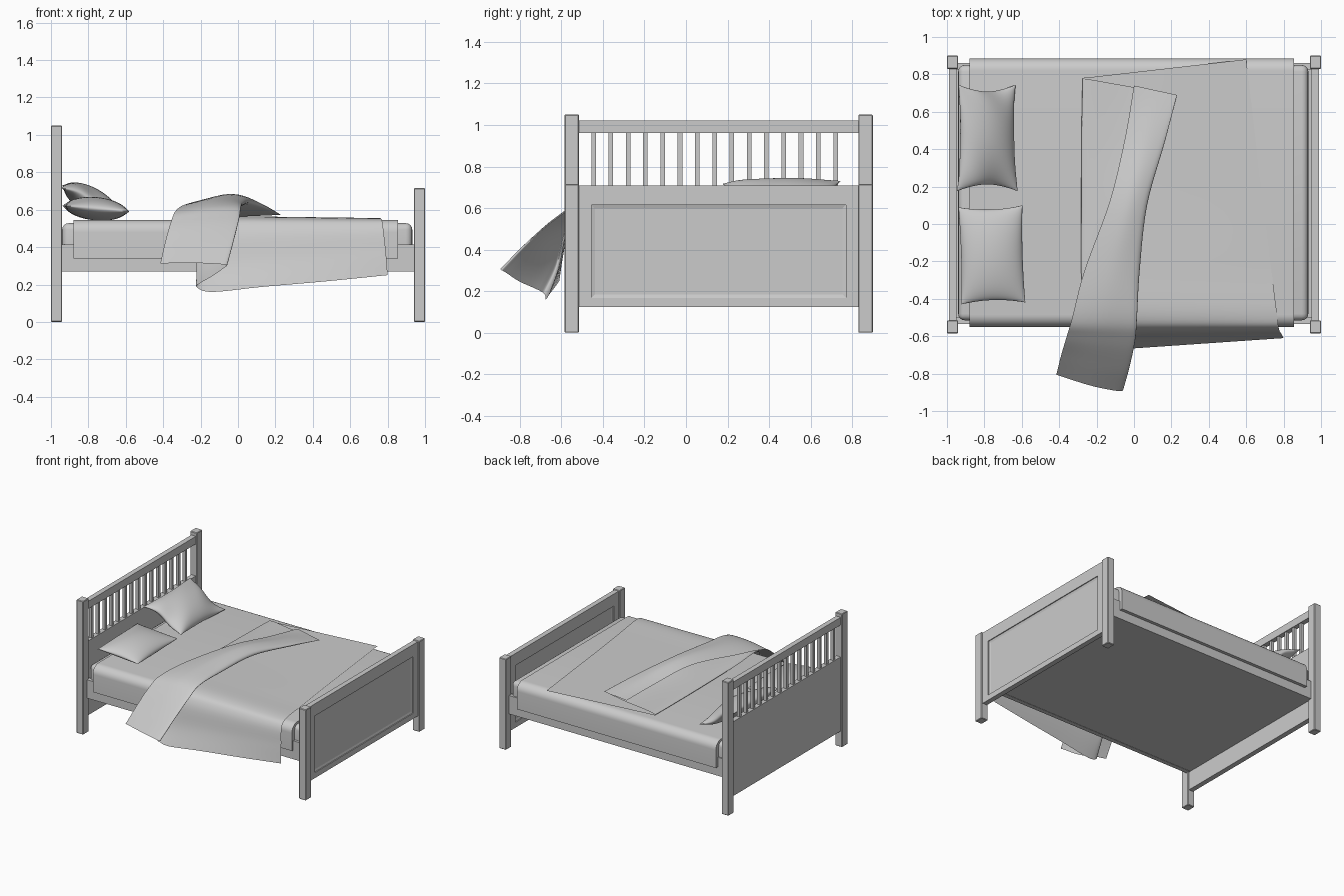
import bpy, bmesh, math
from mathutils import Vector, Matrix

if "Cube" in bpy.data.objects:
    bpy.data.objects.remove(bpy.data.objects["Cube"])


def finish(name, bm, smooth=None):
    me = bpy.data.meshes.new(name)
    bmesh.ops.recalc_face_normals(bm, faces=bm.faces)
    bm.to_mesh(me)
    bm.free()
    ob = bpy.data.objects.new(name, me)
    bpy.context.collection.objects.link(ob)
    if smooth:
        bpy.context.view_layer.objects.active = ob
        ob.select_set(True)
        bpy.ops.object.shade_smooth_by_angle(angle=math.radians(smooth))
        ob.select_set(False)
    return ob


def box(name, x, y, z, bevel=0.0, seg=1, inset=None):
    bm = bmesh.new()
    bmesh.ops.create_cube(bm, size=1)
    for v in bm.verts:
        v.co = [a[0] + (c + 0.5) * (a[1] - a[0]) for a, c in zip((x, y, z), v.co)]
    if bevel:
        bmesh.ops.bevel(bm, geom=bm.edges[:], offset=bevel, segments=seg,
                        profile=0.5, affect='EDGES')
    if inset:
        bm.normal_update()
        faces = [f for f in bm.faces if abs(f.normal.x) > 0.9]
        bmesh.ops.inset_individual(bm, faces=faces, thickness=inset, depth=-0.005)
    return finish(name, bm, 40 if seg > 1 else None)


Y0, Y1 = -0.52, 0.84          # inner faces of the posts

# Corner posts
for end, x, top in (("head", (-1, -0.94), 1.05), ("foot", (0.94, 1), 0.715)):
    for side, y in (("front", (-0.585, -0.515)), ("back", (0.83, 0.9))):
        box(f"{end}_{side}_post", x, y, (0, top), 0.004)

# Headboard: solid panel, slats and top rail
box("headboard_panel", (-0.988, -0.948), (Y0, Y1), (0.125, 0.71))
box("headboard_top_rail", (-0.988, -0.948), (Y0, Y1), (0.962, 1.022))
for i in range(15):
    y = -0.445 + i * 1.165 / 14
    box(f"headboard_slat_{i + 1}", (-0.98, -0.956), (y - 0.011, y + 0.011), (0.705, 0.967))

# Footboard: frame around a moulded, recessed panel
fx = (0.948, 0.988)
box("footboard_top_rail", fx, (Y0, Y1), (0.615, 0.71))
box("footboard_bottom_rail", fx, (Y0, Y1), (0.125, 0.168))
box("footboard_front_stile", fx, (Y0, -0.455), (0.168, 0.615))
box("footboard_back_stile", fx, (0.77, Y1), (0.168, 0.615))
box("footboard_panel", (0.955, 0.981), (-0.455, 0.77), (0.168, 0.615), inset=0.024)

# Side rails, mattress and fitted cover
box("front_side_rail", (-0.95, 0.95), (-0.535, -0.5), (0.27, 0.415))
box("back_side_rail", (-0.95, 0.95), (0.825, 0.86), (0.27, 0.415))
box("bed_base", (-0.95, 0.95), (-0.51, 0.835), (0.272, 0.33))
box("mattress", (-0.94, 0.932), (-0.515, 0.85), (0.3, 0.528), 0.035, 4)

bm = bmesh.new()
prof = [(-0.55, 0.34)]
for cy, a0 in ((-0.485, 180), (0.82, 90)):
    for k in range(9):
        a = math.radians(a0 - k * 90 / 8)
        prof.append((cy + 0.065 * math.cos(a), 0.48 + 0.065 * math.sin(a)))
prof.append((0.885, 0.34))
f = bm.faces.new([bm.verts.new((-0.88, y, z)) for y, z in prof])
r = bmesh.ops.extrude_face_region(bm, geom=[f])
bmesh.ops.translate(bm, vec=(1.735, 0, 0),
                    verts=[g for g in r["geom"] if isinstance(g, bmesh.types.BMVert)])
finish("mattress_cover", bm, 40)


# Pillows: two domed sheets joined at a pinched seam
def pillow(name, centre, a, b, h, tilt, turn, pinch, crease=0.0):
    n = 28
    bm = bmesh.new()
    for s in (1, -1):
        rows = []
        for i in range(n + 1):
            u = -math.cos(math.pi * i / n)
            row = []
            for j in range(n + 1):
                v = -math.cos(math.pi * j / n)
                z = s * h * max(0, (1 - u ** 2) * (1 - v ** 2)) ** 0.55
                z += crease * (math.sin(4 * u + 3 * v) * v * v - 0.8 * u * v)
                row.append(bm.verts.new((a * u * (1 - pinch * 0.6 * (1 - v * v)),
                                         b * v * (1 - pinch * (1 - u * u)), z)))
            rows.append(row)
        for i in range(n):
            for j in range(n):
                bm.faces.new((rows[i][j], rows[i + 1][j], rows[i + 1][j + 1], rows[i][j + 1]))
    bmesh.ops.remove_doubles(bm, verts=bm.verts, dist=1e-5)
    m = Matrix.Translation(centre) @ Matrix.Rotation(turn, 4, 'Z') @ Matrix.Rotation(tilt, 4, 'Y')
    bm.transform(m)
    finish(name, bm, 70)


pillow("front_pillow", (-0.76, -0.165, 0.605), 0.172, 0.26, 0.062, 0.09, 0.03, 0.07)
pillow("back_pillow", (-0.785, 0.46, 0.648), 0.175, 0.285, 0.07, 0.5, 0.0, 0.13, 0.012)


# Blanket: Z-folded throw lofted through stations from the back edge to the hem
def spline(pts, steps):
    p = [Vector(q) for q in pts]
    p = [2 * p[0] - p[1]] + p + [2 * p[-1] - p[-2]]
    out = []
    for i in range(1, len(p) - 2):
        a, b, c, d = p[i - 1:i + 3]
        for k in range(steps):
            t = k / steps
            out.append(0.5 * (2 * b + (c - a) * t + (2 * a - 5 * b + 4 * c - d) * t ** 2
                              + (3 * b - a - 3 * c + d) * t ** 3))
    return out + [p[-2]]


# Each station: far edge, first fold, second fold, free edge, top bulge
stations = [
    ((0.60, 0.88, 0.552), (-0.275, 0.78, 0.554), (0.23, 0.69, 0.572), (0.00, 0.74, 0.582), 0.0),
    ((0.65, 0.45, 0.552), (-0.28, 0.45, 0.556), (0.165, 0.44, 0.60), (-0.05, 0.45, 0.61), 0.025),
    ((0.69, 0.10, 0.552), (-0.28, 0.10, 0.558), (0.07, 0.10, 0.63), (-0.13, 0.12, 0.645), 0.045),
    ((0.735, -0.25, 0.552), (-0.28, -0.25, 0.565), (0.03, -0.25, 0.62), (-0.265, -0.25, 0.62), 0.045),
    ((0.765, -0.485, 0.552), (-0.26, -0.49, 0.562), (0.015, -0.50, 0.61), (-0.33, -0.50, 0.59), 0.025),
    ((0.775, -0.562, 0.51), (-0.24, -0.575, 0.50), (0.005, -0.62, 0.55), (-0.36, -0.60, 0.525), 0.015),
    ((0.79, -0.59, 0.38), (-0.22, -0.62, 0.32), (-0.025, -0.76, 0.43), (-0.39, -0.70, 0.42), 0.01),
    ((0.80, -0.61, 0.25), (-0.22, -0.68, 0.185), (-0.06, -0.885, 0.30), (-0.415, -0.80, 0.31), 0.01),
]
cols = []
for k, (e, f1, f2, fr, bulge) in enumerate(stations):
    e, f1, f2, fr = map(Vector, (e, f1, f2, fr))
    hang = max(0, k - 4) / 3
    out = Vector((0, -0.012 * hang, 0))
    dip = Vector((0, 0, -0.02 * hang))
    up = Vector((0, -0.02 * hang, bulge))
    cols.append([e, e.lerp(f1, 0.33) + dip * 0.6, e.lerp(f1, 0.66) + dip,
                 e.lerp(f1, 0.92) + dip * 1.5, f1,
                 f1.lerp(f2, 0.1) + out + Vector((0, 0, 0.01)), f1.lerp(f2, 0.55) + out,
                 f2.lerp(f1, 0.08), f2 + up * 0.3,
                 f2.lerp(fr, 0.12) + up * 0.8, f2.lerp(fr, 0.5) + up, fr + up * 0.3])
long_lines = [spline([c[i] for c in cols], 6) for i in range(len(cols[0]))]
bm = bmesh.new()
grid = [[bm.verts.new(p) for p in spline([l[j] for l in long_lines], 5)]
        for j in range(len(long_lines[0]))]
for r0, r1 in zip(grid, grid[1:]):
    for i in range(len(r0) - 1):
        bm.faces.new((r0[i], r0[i + 1], r1[i + 1], r1[i]))
finish("folded_blanket", bm, 80)
